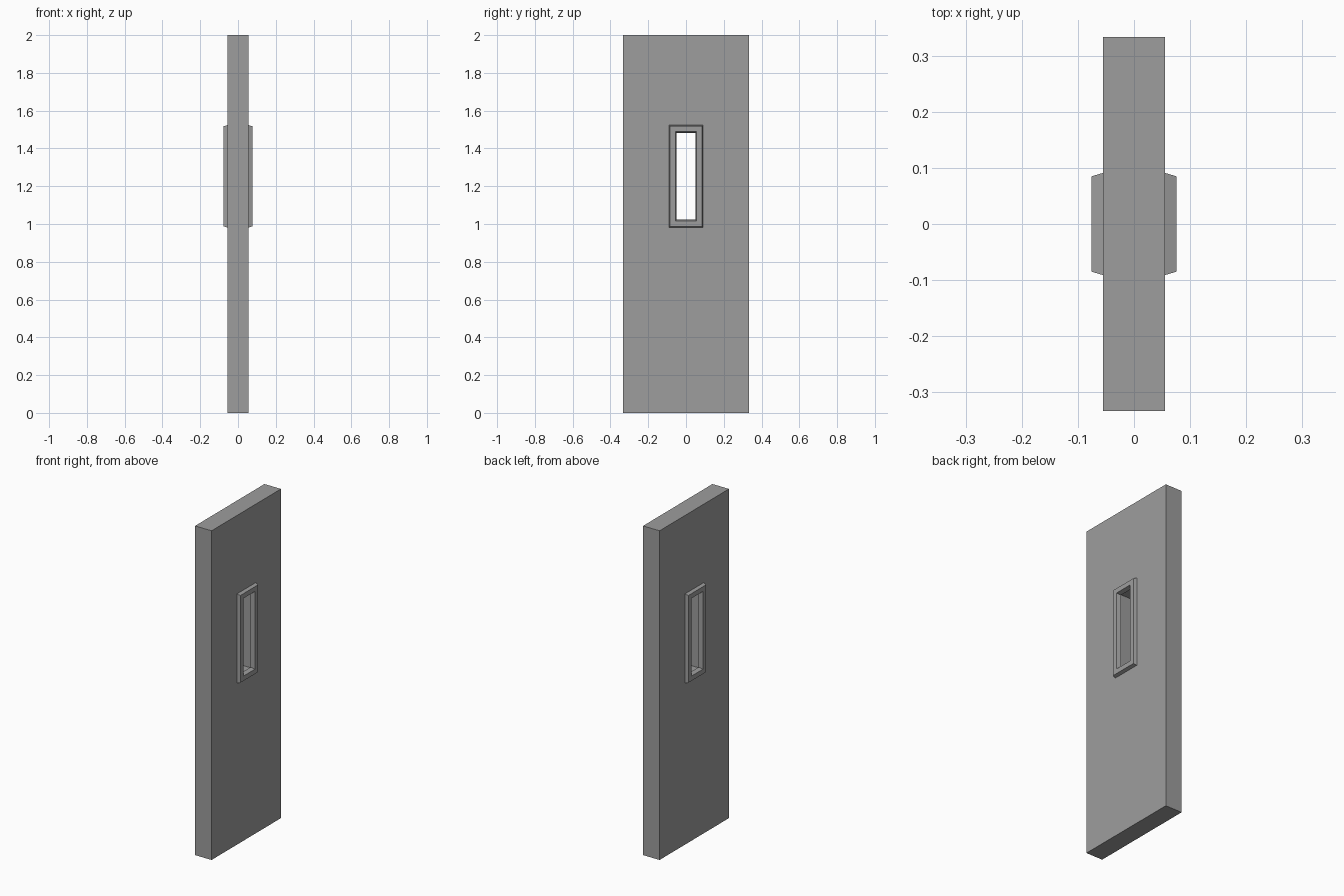
import bpy, bmesh

if "Cube" in bpy.data.objects:
    bpy.data.objects.remove(bpy.data.objects["Cube"])

WINDOW_Z = 1.2525   # centre height of the window slot
SLAB_X = 0.0555     # half thickness of the slab
TRIM_X = 0.0755     # distance from the centre to the raised trim face

grey = bpy.data.materials.new("dark_grey")
grey.diffuse_color = (0.338, 0.338, 0.338, 1.0)
grey.use_nodes = True
grey.node_tree.nodes["Principled BSDF"].inputs["Base Color"].default_value = grey.diffuse_color


def rect_loft(name, rings):
    """Join a closed ring of rectangles (x, half width, half height, centre z)."""
    bm = bmesh.new()
    loops = [[bm.verts.new((x, sy * hy, cz + sz * hz))
              for sy, sz in ((-1, -1), (1, -1), (1, 1), (-1, 1))]
             for x, hy, hz, cz in rings]
    for a, b in zip(loops, loops[1:] + loops[:1]):
        for i in range(4):
            j = (i + 1) % 4
            bm.faces.new((a[i], a[j], b[j], b[i]))
    bmesh.ops.recalc_face_normals(bm, faces=bm.faces)
    mesh = bpy.data.meshes.new(name)
    bm.to_mesh(mesh)
    bm.free()
    mesh.materials.append(grey)
    obj = bpy.data.objects.new(name, mesh)
    bpy.context.collection.objects.link(obj)
    return obj


# Wall slab pierced by the tall window slot
outer = (0.333, 1.0, 1.0)
slot = (0.056, 0.236, WINDOW_Z)
rect_loft("wall_slab", [(-SLAB_X, *outer), (SLAB_X, *outer),
                        (SLAB_X, *slot), (-SLAB_X, *slot)])

# Raised trim with sloping edges and a small lip inside the slot, one on each face
for side, label in ((1, "right"), (-1, "left")):
    rect_loft("window_trim_" + label,
              [(side * SLAB_X, 0.091, 0.271, WINDOW_Z),
               (side * TRIM_X, 0.085, 0.265, WINDOW_Z),
               (side * TRIM_X, 0.056, 0.236, WINDOW_Z),
               (side * 0.050, 0.049, 0.229, WINDOW_Z)])
